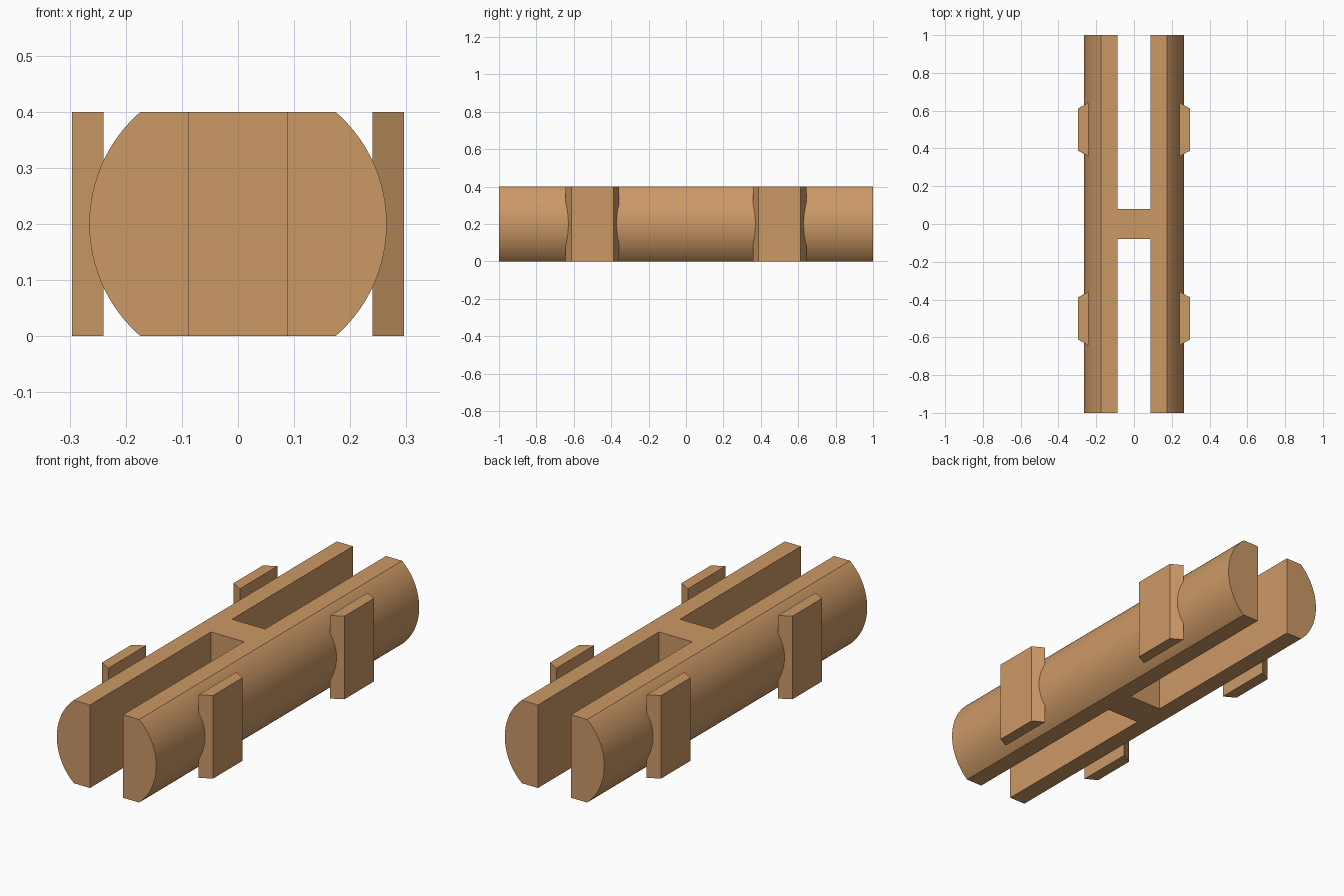
import bpy, bmesh, math

if "Cube" in bpy.data.objects:
    bpy.data.objects.remove(bpy.data.objects["Cube"])

R, H = 0.265, 0.4            # round radius, height between the flats
SLOT, WEB = 0.088, 0.08      # half width of slots, half length of bridge

wood = bpy.data.materials.new("tan_wood")
wood.diffuse_color = (0.604, 0.319, 0.133, 1)
wood.use_nodes = True
wood.node_tree.nodes["Principled BSDF"].inputs["Base Color"].default_value = wood.diffuse_color


def prism(name, pts, vec):
    """Extrude a closed outline along a vector."""
    bm = bmesh.new()
    face = bm.faces.new([bm.verts.new(p) for p in pts])
    ext = bmesh.ops.extrude_face_region(bm, geom=[face])
    bmesh.ops.translate(bm, vec=vec, verts=[v for v in ext["geom"] if isinstance(v, bmesh.types.BMVert)])
    bmesh.ops.recalc_face_normals(bm, faces=bm.faces)
    me = bpy.data.meshes.new(name)
    bm.to_mesh(me)
    bm.free()
    me.materials.append(wood)
    ob = bpy.data.objects.new(name, me)
    bpy.context.collection.objects.link(ob)
    return ob


# Main bar: cylinder flattened on top and bottom
a = math.asin(H / 2 / R)
N = 32
arc = [-a + 2 * a * i / N for i in range(N + 1)]
arc += [math.pi + t for t in arc]
body = prism("slotted_bar", [(R * math.cos(t), -1, H / 2 + R * math.sin(t)) for t in arc], (0, 2, 0))

# Open slots from each end, leaving the central bridge
for s in (-1, 1):
    cutter = prism("slot_cutter", [(x, s * y, -0.1) for x, y in
                   ((-SLOT, WEB), (SLOT, WEB), (SLOT, 1.1), (-SLOT, 1.1))], (0, 0, 0.6))
    cutter.hide_render = True
    mod = body.modifiers.new("slot", "BOOLEAN")
    mod.operation, mod.solver, mod.object = "DIFFERENCE", "EXACT", cutter
    bpy.context.view_layer.objects.active = body
    bpy.ops.object.modifier_apply(modifier=mod.name)
    bpy.data.objects.remove(cutter)

# Four side tabs with bevelled ends
for sx in (-1, 1):
    for sy in (-1, 1):
        prism("side_tab", [(sx * x, sy * 0.5 + y, 0) for x, y in
              ((0.24, -0.143), (0.296, -0.112), (0.296, 0.112), (0.24, 0.143))], (0, 0, H))
